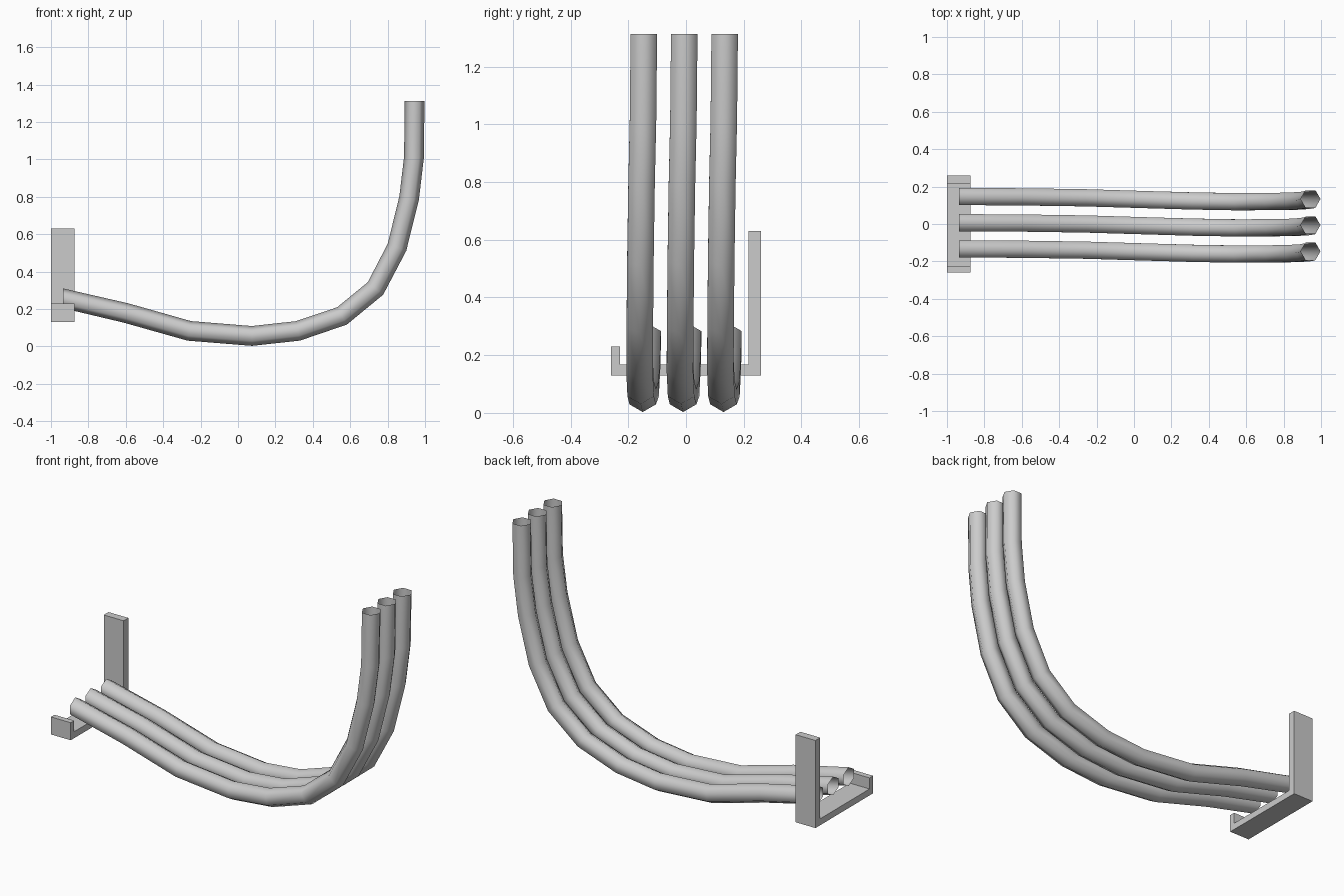
import bpy, bmesh, math
from mathutils import Vector

cube = bpy.data.objects.get("Cube")
if cube:
    bpy.data.objects.remove(cube)

grey = bpy.data.materials.new("plain grey")
grey.use_nodes = True
colour = (0.6, 0.6, 0.6, 1)
grey.diffuse_color = colour
grey.node_tree.nodes["Principled BSDF"].inputs["Base Color"].default_value = colour


def add_object(name, bm):
    mesh = bpy.data.meshes.new(name)
    bm.to_mesh(mesh)
    bm.free()
    mesh.materials.append(grey)
    obj = bpy.data.objects.new(name, mesh)
    bpy.context.collection.objects.link(obj)
    return obj


# Centre line of the rear cable, from the bracket to the raised end
PATH = [Vector(p) for p in (
    (-.935, .147, .257), (-.6, .145, .179), (-.26, .14, .083), (.075, .13, .056),
    (.32, .123, .083), (.556, .119, .163), (.735, .12, .31), (.85, .122, .53),
    (.915, .126, .794), (.941, .131, 1.013), (.944, .134, 1.312))]
RADIUS = 0.053
SIDES = 6


def add_cable(name, offset):
    """Open six-sided tube whose ridges lie in the plane of the bend."""
    bm = bmesh.new()
    rings = []
    last = len(PATH) - 1
    for i, point in enumerate(PATH):
        if i == 0:
            along = Vector((1, 0, 0))
        elif i == last:
            along = Vector((0, 0, 1))
        else:
            along = ((point - PATH[i - 1]).normalized()
                     + (PATH[i + 1] - point).normalized())
            along.y = 0
            along.normalize()
        across = Vector((0, 1, 0))
        up = along.cross(across)
        ring = []
        for k in range(SIDES):
            a = math.tau * k / SIDES
            spot = point + RADIUS * (math.cos(a) * up + math.sin(a) * across)
            ring.append(bm.verts.new(spot + Vector((0, offset, 0))))
        rings.append(ring)
    for low, high in zip(rings, rings[1:]):
        for k in range(SIDES):
            n = (k + 1) % SIDES
            bm.faces.new((low[k], low[n], high[n], high[k])).smooth = True
    bmesh.ops.recalc_face_normals(bm, faces=bm.faces)
    add_object(name, bm)


for name, step in (("rear_cable", 0), ("middle_cable", 1), ("front_cable", 2)):
    add_cable(name, -0.14 * step)

# Bracket: an uneven U profile in y and z, extruded along x
profile = [(-.26, .13), (.26, .13), (.26, .63), (.217, .63),
           (.217, .167), (-.228, .167), (-.228, .23), (-.26, .23)]
bm = bmesh.new()
face = bm.faces.new([bm.verts.new((-1, y, z)) for y, z in profile])
extruded = bmesh.ops.extrude_face_region(bm, geom=[face])
moved = [g for g in extruded["geom"] if isinstance(g, bmesh.types.BMVert)]
bmesh.ops.translate(bm, verts=moved, vec=(0.125, 0, 0))
bmesh.ops.recalc_face_normals(bm, faces=bm.faces)
add_object("bracket", bm)
